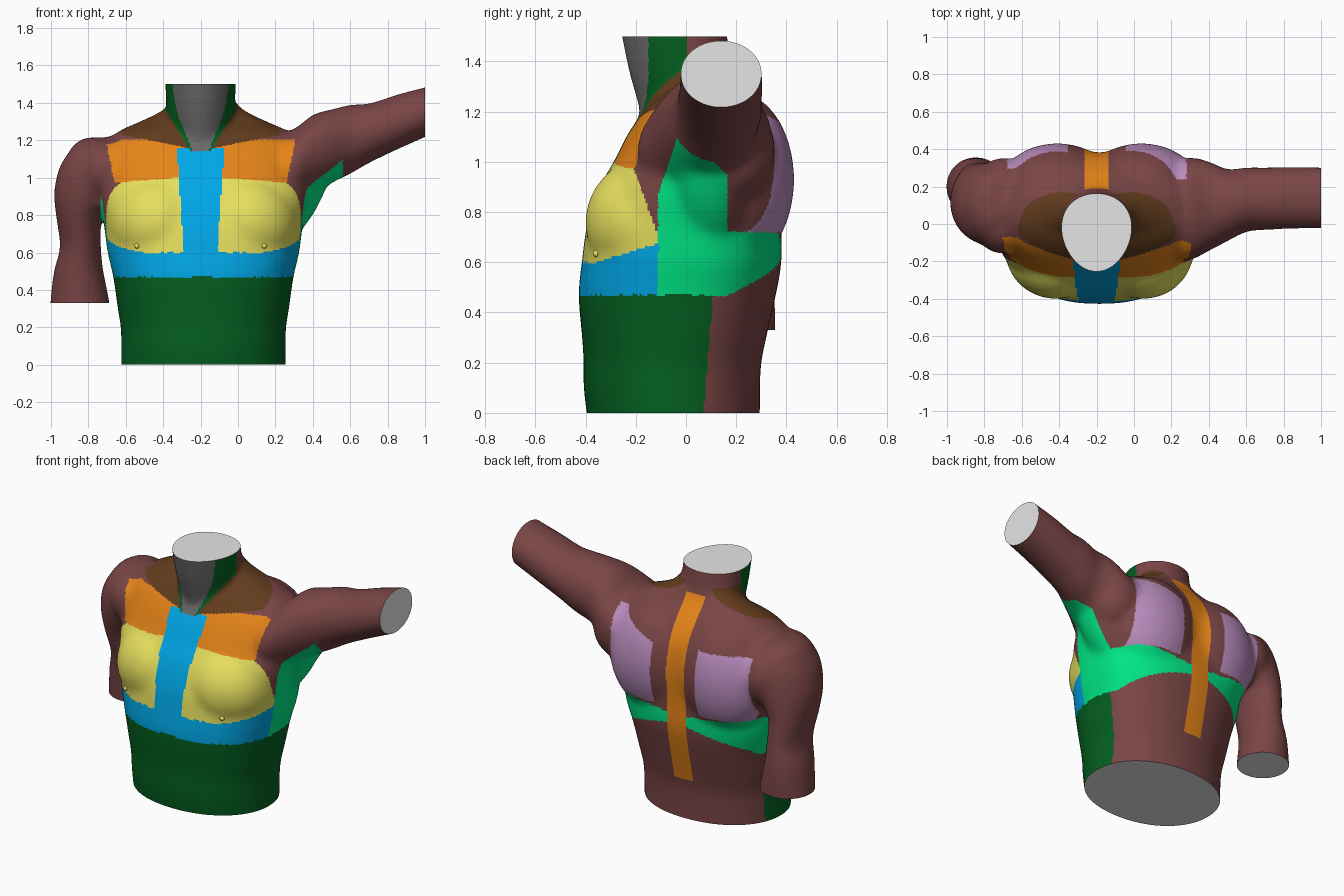
import bpy, bmesh, math
from mathutils import Vector, Matrix

if "Cube" in bpy.data.objects:
    bpy.data.objects.remove(bpy.data.objects["Cube"])

CX = -0.185          # body centre line


def lin(c):
    c /= 255
    return c / 12.92 if c <= 0.04045 else ((c + 0.055) / 1.055) ** 2.4


PALETTE = {"maroon": (122, 69, 69), "dark_green": (4, 96, 32), "brown": (98, 60, 29),
           "orange": (229, 132, 24), "yellow": (230, 223, 94), "blue": (0, 170, 235),
           "bright_green": (0, 231, 134), "purple": (184, 139, 188),
           "neck_grey": (105, 105, 105), "cut_grey": (229, 229, 229)}
NAMES = list(PALETTE)
mats = []
for n, c in PALETTE.items():
    m = bpy.data.materials.new(n)
    m.diffuse_color = (lin(c[0]), lin(c[1]), lin(c[2]), 1)
    m.use_nodes = True
    m.node_tree.nodes["Principled BSDF"].inputs["Base Color"].default_value = m.diffuse_color
    mats.append(m)

body = bmesh.new()


def spline(rings, steps=5):
    """Smooth in-between rings (Catmull-Rom on every number)."""
    out = []
    for i in range(len(rings) - 1):
        p = [rings[max(i - 1, 0)], rings[i], rings[i + 1], rings[min(i + 2, len(rings) - 1)]]
        for s in range(steps):
            t = s / steps
            out.append([0.5 * (2 * b + (c - a) * t + (2 * a - 5 * b + 4 * c - d) * t * t
                               + (3 * b - a - 3 * c + d) * t ** 3) for a, b, c, d in zip(*p)])
    return out + [list(rings[-1])]


def loft(rings, axis="z", power=lambda t: 2.0, egg=0.0, n=64):
    """Rings: position on axis, two centre values, two radii."""
    loops = []
    for t, a, b, ra, rb in spline(rings):
        loop = []
        for k in range(n):
            w = 2 * math.pi * k / n
            c, s = math.cos(w), math.sin(w)
            u = a + ra * math.copysign(abs(c) ** (2 / power(t)), c) * (1 + egg * s)
            v = b + rb * math.copysign(abs(s) ** (2 / power(t)), s)
            loop.append(body.verts.new((u, v, t) if axis == "z" else (t, u, v)))
        loops.append(loop)
    faces = [body.faces.new(loops[0]), body.faces.new(loops[-1])]
    for p, q in zip(loops, loops[1:]):
        faces += [body.faces.new((p[k], p[(k + 1) % n], q[(k + 1) % n], q[k])) for k in range(n)]
    bmesh.ops.recalc_face_normals(body, faces=faces)


def ball(centre, radii, tilt=0.0):
    mat = (Matrix.Translation(centre) @ Matrix.Rotation(tilt, 4, "Y")
           @ Matrix.Diagonal((*radii, 1)))
    bmesh.ops.create_uvsphere(body, u_segments=40, v_segments=24, radius=1, matrix=mat)


# trunk: height, half width, front y, back y
trunk = [(-.06, .44, -.388, .295), (.1, .44, -.408, .295), (.2, .442, -.408, .30),
         (.3, .458, -.414, .32), (.47, .482, -.428, .358), (.6, .512, -.415, .38),
         (.75, .532, -.394, .38), (.9, .56, -.345, .382), (1.0, .56, -.288, .38),
         (1.1, .545, -.238, .365), (1.18, .53, -.185, .328), (1.25, .45, -.125, .28),
         (1.30, .34, -.06, .235), (1.36, .22, -.02, .19), (1.42, .16, 0, .15)]
loft([(z, CX, (f + b) / 2, w, (b - f) / 2) for z, w, f, b in trunk],
     power=lambda z: 2.1 + .4 * min(1, max(0, z / .7)))

# neck
loft([(1.08, -.2, .04, .15, .21), (1.2, -.2, .03, .165, .215), (1.35, -.2, -.016, .18, .21),
      (1.5, -.2, -.046, .188, .211), (1.58, -.2, -.06, .19, .211)], egg=.14)

# raised arm (sections along x)
loft([(.1, .1, 1.06, .22, .15), (.28, .08, 1.05, .275, .20), (.4, .095, 1.122, .24, .215),
      (.5, .1, 1.168, .193, .198), (.6, .13, 1.205, .173, .186), (.7, .135, 1.237, .168, .160),
      (.85, .14, 1.297, .167, .148), (1.0, .14, 1.35, .164, .134), (1.06, .14, 1.372, .164, .132)],
     axis="x")

# lowered arm (sections along z)
loft([(1.215, -.76, .1, .06, .08), (1.18, -.765, .1, .11, .15), (1.13, -.765, .1, .145, .19),
      (1.05, -.77, .1, .187, .215), (.92, -.80, .115, .184, .212), (.78, -.847, .14, .124, .187),
      (.63, -.842, .17, .110, .17), (.5, -.852, .19, .133, .164), (.33, -.845, .2, .160, .158),
      (.27, -.845, .2, .160, .158)])

# chest and shoulder-blade muscles on both sides
for s in (-1, 1):
    ball((CX + s * .235, -.14, .76), (.27, .262, .26))
    ball((CX + s * .225, .2, .93), (.31, .232, .35))
# front, back and top of the lowered shoulder
ball((-.71, .0, 1.04), (.14, .16, .16))
ball((-.70, .17, 1.0), (.16, .185, .19))
ball((-.66, .09, 1.14), (.16, .12, .085), tilt=-.3)
# back of the raised shoulder and fold from ribs to the raised arm
ball((.32, .17, 1.03), (.16, .185, .19))
ball((.32, .1, .9), (.12, .15, .30), tilt=.5)

# fuse the parts
mesh = bpy.data.meshes.new("torso")
body.to_mesh(mesh)
body.free()
torso = bpy.data.objects.new("torso", mesh)
bpy.context.collection.objects.link(torso)
bpy.context.view_layer.objects.active = torso
torso.select_set(True)
mod = torso.modifiers.new("fuse", "REMESH")
mod.mode = "VOXEL"
mod.voxel_size = 0.01
bpy.ops.object.modifier_apply(modifier=mod.name)
mesh = torso.data
mesh.materials.clear()
for m in mats:
    mesh.materials.append(m)


def region(x, y, z, n):
    d = abs(x + .2)
    on_arm = (x < -.735 or (x < -.665 and z < .5) or x > .56
              or (x < -.69 and z < .8 and n.x > .1))
    # neck and collar
    if y < -.0 and z > 1.14:
        if d < .045 + .42 * (z - 1.15) and y < -.15:
            return "neck_grey"
        if d < .05 + .62 * (z - 1.14):
            return "dark_green"
    collar = 1.145 + .2 * d
    if z > collar and z < 1.42 and d < .42:
        if y < 0 or ((d - .18) / .23) ** 2 + (y / .17) ** 2 < 1:
            return "brown"
    # spine stripe
    if d < .065 and y > .15 and .25 < z < 1.37:
        return "orange"
    if on_arm:
        return "maroon"
    # chest
    strip = .09 + .065 * (z - .6)
    pec_low = .6 + .3 * max(0, y + .36)
    pec_top = 1.01 - .08 * d
    if y < 0 and d < strip and .55 < z < 1.16:
        return "blue"
    if pec_top < z <= min(collar, 1.205) and y < -.07 and d < .46 + .2 * (z - .97):
        return "orange"
    if pec_low < z <= pec_top and y < -.11 - .36 * max(0, z - .7):
        return "yellow"
    if .47 < z <= pec_low and y < -.11:
        return "blue"
    if z <= .47 and y < .07 + .08 * z:
        return "dark_green"
    # shoulder blades
    top = 1.10 + .42 * (d - .16) if x > CX else 1.13
    if .72 < z < top and .155 < d < .48 and y > .24:
        return "purple"
    # ribs, armpit and band round the back
    low = .465 + .35 * max(0, y - .15) + (max(0, .45 - d) * .2 if y > .2 else 0)
    if y > -.11 and low < z < .72 - (.1 * max(0, .4 - d) if y > .2 else 0):
        return "bright_green"
    if -.11 < y < .165 and .7 < z < 1.11 - 3 * max(0, -.03 - y) - max(0, y) and n.z < .3:
        return "bright_green"
    return "maroon"


# smooth the joints and colour by region
bm = bmesh.new()
bm.from_mesh(mesh)
for _ in range(34):
    bmesh.ops.smooth_vert(bm, verts=bm.verts, factor=.5, use_axis_x=True,
                          use_axis_y=True, use_axis_z=True)
bm.normal_update()
for f in bm.faces:
    f.material_index = NAMES.index(region(*f.calc_center_median(), f.normal))


# flat cuts at arms, neck and waist
def cut(co, no, pick=lambda c: True):
    faces = [f for f in bm.faces if pick(f.calc_center_median())]
    geom = set(faces)
    for f in faces:
        geom.update(f.edges)
        geom.update(f.verts)
    res = bmesh.ops.bisect_plane(bm, geom=list(geom), dist=1e-5, plane_co=co, plane_no=no,
                                 clear_outer=True)
    edges = [e for e in res["geom_cut"] if isinstance(e, bmesh.types.BMEdge) and e.is_boundary]
    bmesh.ops.edgeloop_fill(bm, edges=edges, mat_nr=NAMES.index("cut_grey"))


cut((1, 0, 0), (1, 0, 0))
cut((0, 0, .33), (0, 0, -1), lambda c: c.x < -.666 and c.z < .5)
cut((0, 0, 1.5), (0, 0, 1))
cut((0, 0, 0), (0, 0, -1))
bmesh.ops.recalc_face_normals(bm, faces=bm.faces)
bm.to_mesh(mesh)
bm.free()
bpy.ops.object.shade_smooth_by_angle(angle=math.radians(50))

# nipples
bpy.context.view_layer.update()
for name, x in (("right_nipple", -.54), ("left_nipple", .14)):
    hit, loc, nor, idx = torso.ray_cast(Vector((x, -2, .635)), Vector((0, 1, 0)))
    if hit:
        bpy.ops.mesh.primitive_uv_sphere_add(segments=16, ring_count=8, radius=.014, location=loc)
        tip = bpy.context.object
        tip.name = name
        tip.data.materials.append(mats[NAMES.index("yellow")])
        bpy.ops.object.shade_smooth()
